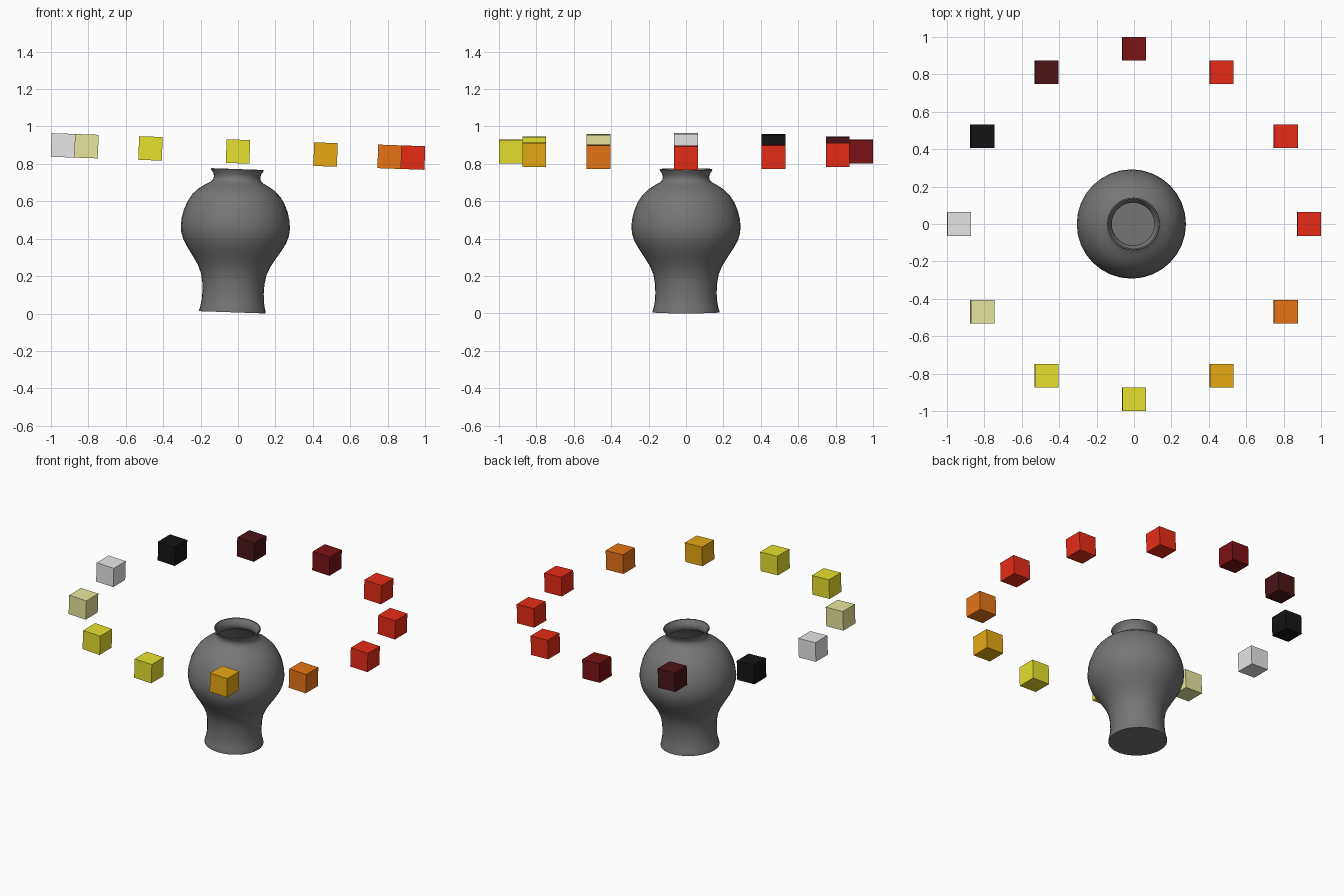
import bpy, bmesh, math
from mathutils import Matrix, Vector

cube = bpy.data.objects.get("Cube")
if cube:
    bpy.data.objects.remove(cube, do_unlink=True)

# Whole model leans slightly toward +x about the centre of the cube ring
RING_Z = 0.866
TILT = Matrix.Translation((0, 0, RING_Z)) @ Matrix.Rotation(math.radians(2), 4, 'Y')


def material(name, rgb):
    mat = bpy.data.materials.new(name)
    mat.use_nodes = True
    colour = (*rgb, 1)
    mat.diffuse_color = colour
    mat.node_tree.nodes["Principled BSDF"].inputs["Base Color"].default_value = colour
    return mat


def add_object(name, bm, mat, matrix):
    mesh = bpy.data.meshes.new(name)
    bmesh.ops.recalc_face_normals(bm, faces=bm.faces)
    bm.to_mesh(mesh)
    bm.free()
    obj = bpy.data.objects.new(name, mesh)
    bpy.context.collection.objects.link(obj)
    mesh.materials.append(mat)
    obj.matrix_world = matrix
    return obj


def lathe(profile, steps):
    """Spin a (radius, height) profile that starts and ends on the axis."""
    bm = bmesh.new()
    verts = [bm.verts.new((r, 0, z - RING_Z)) for r, z in profile]
    edges = [bm.edges.new(pair) for pair in zip(verts, verts[1:])]
    bmesh.ops.spin(bm, geom=verts + edges, cent=(0, 0, 0), axis=(0, 0, 1),
                   angle=math.tau, steps=steps)
    bmesh.ops.remove_doubles(bm, verts=bm.verts, dist=0.0005)
    return bm


# Vase: outer wall from foot to lip, then the inner wall back to the floor
wall = [(0.178, 0.006), (0.178, 0.014), (0.172, 0.035), (0.166, 0.07), (0.164, 0.11),
        (0.166, 0.16), (0.175, 0.21), (0.194, 0.255), (0.222, 0.30), (0.25, 0.342),
        (0.275, 0.385), (0.288, 0.425), (0.292, 0.462), (0.288, 0.505), (0.277, 0.55),
        (0.258, 0.595), (0.234, 0.632), (0.203, 0.662), (0.168, 0.685), (0.14, 0.70),
        (0.127, 0.714), (0.124, 0.73), (0.128, 0.748), (0.139, 0.763)]
lip = [(0.141, 0.768), (0.139, 0.772), (0.133, 0.771)]
inner = [(r - 0.01, z) for r, z in reversed(wall[2:])]
profile = [(0, wall[0][1])] + wall + lip + inner + [(0, wall[2][1])]
vase = add_object("vase", lathe(profile, 32), material("vase grey", (0.18, 0.18, 0.18)), TILT)
bpy.context.view_layer.objects.active = vase
vase.select_set(True)
bpy.ops.object.shade_smooth_by_angle(angle=math.radians(40))
vase.select_set(False)

# Colours of the floating cubes
red = material("red", (0.8, 0.025, 0.008))
dark_red = material("dark red", (0.2, 0.006, 0.007))
maroon = material("maroon", (0.07, 0.007, 0.008))
black = material("black", (0.007, 0.007, 0.007))
silver = material("light grey", (0.8, 0.8, 0.8))
khaki = material("pale yellow", (0.8, 0.8, 0.34))
yellow = material("yellow", (0.8, 0.75, 0.027))
amber = material("amber", (0.8, 0.40, 0.007))
orange = material("orange", (0.8, 0.175, 0.008))

# Ring of twelve cubes, counter-clockwise from +x
ring = [red, red, red, dark_red, maroon, black,
        silver, khaki, yellow, yellow, amber, orange]
for i, mat in enumerate(ring):
    angle = math.tau * i / len(ring)
    place = Vector((math.cos(angle), math.sin(angle), 0)) * 0.936
    bm = bmesh.new()
    bmesh.ops.create_cube(bm, size=0.126)
    add_object(f"ring_cube_{i + 1}", bm, mat, TILT @ Matrix.Translation(place))
